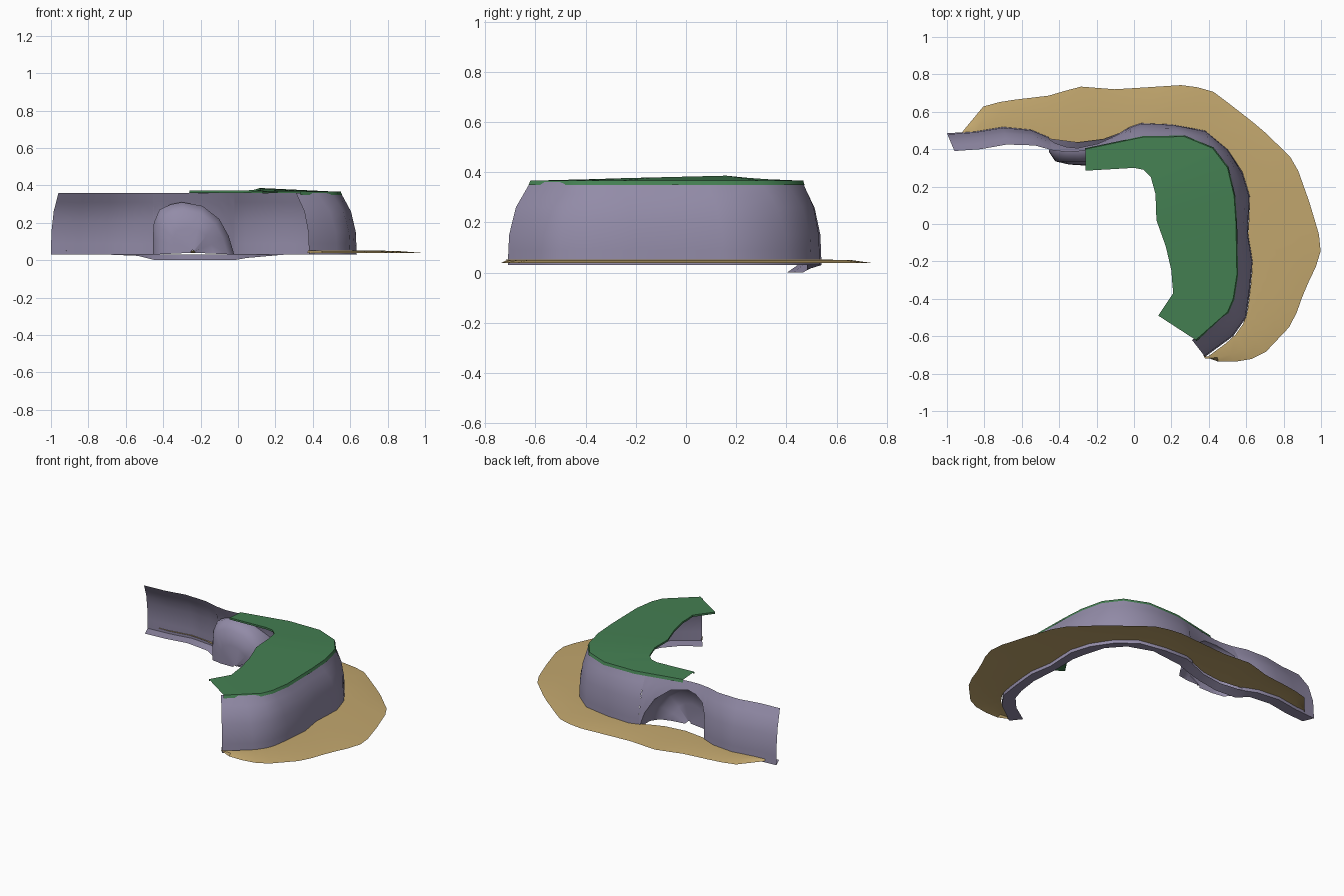
import bpy, bmesh, math

if "Cube" in bpy.data.objects:
    bpy.data.objects.remove(bpy.data.objects["Cube"])


def material(name, rgb):
    m = bpy.data.materials.new(name)
    m.diffuse_color = (*rgb, 1)
    m.use_nodes = True
    m.node_tree.nodes["Principled BSDF"].inputs["Base Color"].default_value = m.diffuse_color
    return m


ROCK = material("lilac rock", (0.29, 0.26, 0.39))
GRASS = material("green grass", (0.058, 0.215, 0.085))
SAND = material("tan sand", (0.54, 0.385, 0.155))


def loft(bm, rows, flip=False):
    """Skin a grid of points with quads."""
    vs = [[bm.verts.new(p) for p in r] for r in rows]
    for a, b in zip(vs, vs[1:]):
        for j in range(len(a) - 1):
            q = [a[j], a[j + 1], b[j + 1], b[j]]
            bm.faces.new(q[::-1] if flip else q)


def finish(bm, name, mat, angle=35):
    bmesh.ops.remove_doubles(bm, verts=bm.verts, dist=0.0005)
    bmesh.ops.dissolve_degenerate(bm, edges=bm.edges, dist=0.0003)
    me = bpy.data.meshes.new(name)
    bm.to_mesh(me)
    bm.free()
    me.materials.append(mat)
    ob = bpy.data.objects.new(name, me)
    bpy.context.collection.objects.link(ob)
    bpy.ops.object.select_all(action='DESELECT')
    ob.select_set(True)
    bpy.context.view_layer.objects.active = ob
    bpy.ops.object.shade_smooth_by_angle(angle=math.radians(angle))
    return ob


def interp(pts, x):
    """Piecewise linear curve y(x)."""
    for (x0, y0), (x1, y1) in zip(pts, pts[1:]):
        if x <= x1:
            return y0 + (y1 - y0) * (x - x0) / (x1 - x0)
    return pts[-1][1]


def resample(pts, n):
    d = [0]
    for a, b in zip(pts, pts[1:]):
        d.append(d[-1] + math.dist(a, b))
    xs = [(t, p[0]) for t, p in zip(d, pts)]
    ys = [(t, p[1]) for t, p in zip(d, pts)]
    return [(interp(xs, d[-1] * i / (n - 1)), interp(ys, d[-1] * i / (n - 1))) for i in range(n)]


# Cliff: foot and rim paths (foot x, foot y, rim x, rim y)
left = [(-1, .485, -.96, .39), (-.85, .495, -.82, .4), (-.7, .52, -.68, .425),
        (-.55, .505, -.53, .42), (-.455, .465, -.44, .395)]
cave_side = (-.02, .52, -.02, .447)
right = [cave_side, (.04, .54, .05, .462), (.2, .533, .27, .465), (.38, .5, .42, .4),
         (.5, .4, .5, .3), (.58, .28, .53, .15), (.62, .15, .54, .08), (.61, -.05, .54, -.05),
         (.635, -.2, .55, -.27), (.62, -.36, .53, -.4), (.6, -.5, .5, -.47),
         (.53, -.6, .42, -.55), (.38, -.71, .31, -.62)]
lean = [(.03, 0), (.15, .06), (.26, .36), (.36, 1)]
levels = [.03, .09, .15, .21, .26, .31, .36]


def on_wall(c, z):
    f = interp(lean, z)
    return (c[0] + (c[2] - c[0]) * f, c[1] + (c[3] - c[1]) * f, z)


# Arch outline of the cave mouth (x, z)
arch = [(-.455, .03), (-.455, .12), (-.45, .2), (-.42, .27), (-.36, .298), (-.3, .31),
        (-.19, .29), (-.1, .22), (-.05, .13), (-.02, .03)]
foot_y = [(-.455, .465), (-.3, .445), (-.15, .465), (-.02, .52)]
rim_y = [(-.44, .395), (-.36, .385), (-.26, .39), (-.02, .447)]


def cave_col(x):
    return (x, interp(foot_y, x), x, interp(rim_y, x))


bm = bmesh.new()
for part in (left, right):
    loft(bm, [[on_wall(c, z) for c in part] for z in levels], True)
# wall above the arch
heads = [(left[-1], .03)] + [(cave_col(x), z) for x, z in arch[1:-1]] + [(cave_side, .03)]
loft(bm, [[on_wall(c, z + (.36 - z) * t / 4) for c, z in heads] for t in range(5)], True)
# foot ledge curling inward, sagging below the cave
everything = left + [cave_col(-.3), cave_col(-.15)] + right
sag = [(-1, .03), (-.57, .03), (-.48, .0), (0, .0), (.1, .03), (1, .03)]
ledge = []
for c in everything:
    k = .75
    ledge.append((c[0] + (c[2] - c[0]) * k, c[1] + (c[3] - c[1]) * k, interp(sag, c[0])))
loft(bm, [[(c[0], c[1], .03) for c in everything], ledge])
finish(bm, "cliff_wall", ROCK)

# Cave: domed alcove behind the arch
bm = bmesh.new()
rings = [[on_wall(c, z) for c, z in heads]]
for s, y in ((1, .385), (.84, .335), (.5, .318), (.05, .312)):
    rings.append([(-.24 + (x + .24) * s, y + (.02 if x > -.1 else 0), .04 + (z - .04) * s) for x, z in arch])
loft(bm, rings, True)
finish(bm, "cave_alcove", ROCK, 50)

# Grass: strip between inner and outer edges, with a thin skirt
outer = [(-.26, .4), (.05, .465), (.27, .467), (.42, .405), (.5, .3), (.535, .15), (.545, 0),
         (.55, -.27), (.53, -.4), (.5, -.47), (.33, -.62)]
inner = [(-.26, .285), (0, .3), (.05, .29), (.09, .25), (.115, .16), (.12, .02), (.17, -.12),
         (.2, -.25), (.205, -.32), (.21, -.37), (.13, -.49)]
hz = [(-.5, .368), (-.25, .376), (.16, .386), (.3, .372), (.5, .37)]
bm = bmesh.new()
loft(bm, [[(x, y, interp(hz, y) - .012) for x, y in inner],
          [(x, y, interp(hz, y)) for x, y in inner],
          [(x, y, .366) for x, y in outer],
          [(x * 1.012, y * 1.012, .348) for x, y in outer]])
finish(bm, "grass_top", GRASS, 30)

# Beach: gently sloping sand apron around the cliff foot
shore = [(-.92, .49), (-.8, .635), (-.68, .66), (-.46, .685), (-.29, .735), (-.1, .72),
         (.29, .745), (.43, .705), (.68, .51), (.86, .335), (.94, .11), (.99, -.06), (1, -.17),
         (.91, -.36), (.85, -.53), (.68, -.71), (.57, -.735), (.46, -.74), (.37, -.7)]
foot = [(-.92, .485)] + [(c[0], c[1] - .01) for c in everything[1:]]
n = 40
a, b = resample(foot, n), resample(shore, n)
bm = bmesh.new()
loft(bm, [[(*p, .052) for p in a],
          [(p[0] * .4 + q[0] * .6, p[1] * .4 + q[1] * .6, .05) for p, q in zip(a, b)],
          [(*q, .038) for q in b]])
finish(bm, "sand_beach", SAND)
